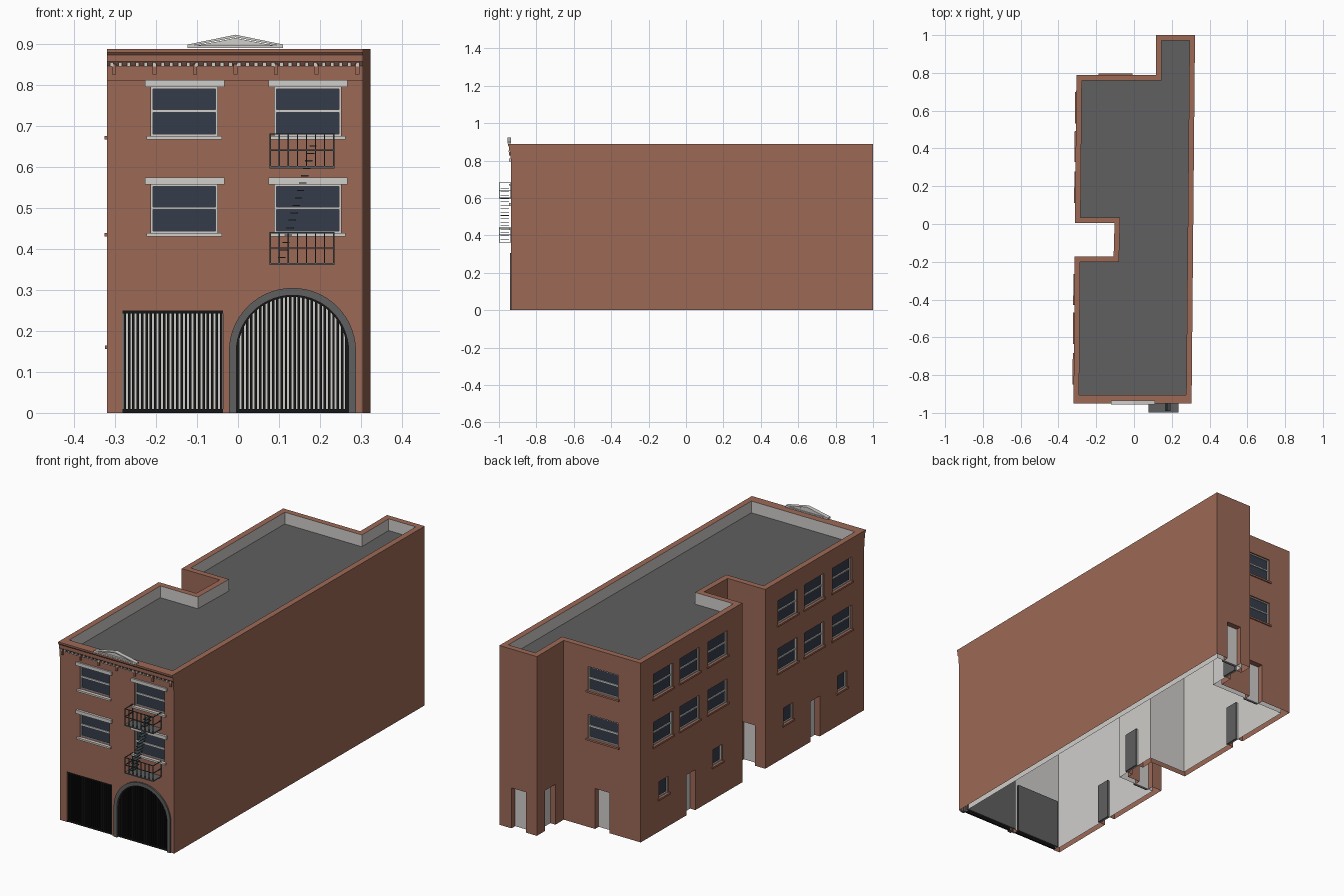
import bpy, bmesh, math
from mathutils import Vector

if "Cube" in bpy.data.objects:
    bpy.data.objects.remove(bpy.data.objects["Cube"])


def material(name, r, g, b):
    m = bpy.data.materials.new(name)
    m.use_nodes = True
    m.diffuse_color = (r, g, b, 1)
    m.node_tree.nodes["Principled BSDF"].inputs["Base Color"].default_value = (r, g, b, 1)
    return m


BRICK = material("red_brick", .335, .142, .094)
LIGHT = material("light_grey", .63, .62, .60)
DARK = material("dark_grey", .115, .115, .115)
GLASS = material("window_glass", .036, .046, .068)
IRON = material("iron", .045, .06, .065)
BLACK = material("black_metal", .008, .008, .008)

parts = {}


class Wall:
    """Local frame on a wall: u runs along it, d points outwards, z is up."""
    def __init__(self, start, along):
        self.o, self.t = Vector(start), Vector(along).normalized()
        self.n = Vector((self.t.y, -self.t.x))

    def at(self, u, d, z):
        return (*(self.o + self.t * u + self.n * d), z)


def prism(part, mat, wall, pts, d0, d1):
    bm = parts.setdefault(part, (bmesh.new(), mat))[0]
    a = [bm.verts.new(wall.at(u, d0, z)) for u, z in pts]
    b = [bm.verts.new(wall.at(u, d1, z)) for u, z in pts]
    bm.faces.new(a)
    bm.faces.new(b[::-1])
    for i in range(len(a)):
        j = (i + 1) % len(a)
        bm.faces.new((a[i], b[i], b[j], a[j]))


def box(part, mat, wall, u0, u1, d0, d1, z0, z1):
    prism(part, mat, wall, [(u0, z0), (u1, z0), (u1, z1), (u0, z1)], d0, d1)


def finish(name, bm, mats):
    bmesh.ops.recalc_face_normals(bm, faces=bm.faces)
    me = bpy.data.meshes.new(name)
    bm.to_mesh(me)
    bm.free()
    for m in mats:
        me.materials.append(m)
    ob = bpy.data.objects.new(name, me)
    bpy.context.collection.objects.link(ob)
    return ob


# Footprint and its inset
TOP, ROOF, THICK, FRONT_Y = .888, .83, .029, -.935
plan = [Vector(p) for p in (
    (-.32, FRONT_Y), (.305, FRONT_Y), (.323, 1), (.117, 1), (.117, .79), (-.305, .79),
    (-.312, .005), (-.103, .005), (-.108, -.172), (-.314, -.172))]
N = len(plan)
walls = [Wall(plan[i], plan[(i + 1) % N] - plan[i]) for i in range(N)]
inner = []
for i in range(N):
    a, b = walls[i - 1].n, walls[i].n
    inner.append(plan[i] - (a + b) * THICK / (1 + a.dot(b)))
front = Wall((0, FRONT_Y), (1, 0))

# Hollow brick shell with a pale lining
bm = bmesh.new()
rings = [[bm.verts.new((*p, z)) for p in ring]
         for ring, z in ((plan, 0), (plan, TOP), (inner, TOP), (inner, 0))]
for k in range(4):
    lo, hi = rings[k], rings[(k + 1) % 4]
    for i in range(N):
        j = (i + 1) % N
        bm.faces.new((lo[i], lo[j], hi[j], hi[i])).material_index = int(k == 2)
shell = finish("building_walls", bm, [BRICK, LIGHT])

# Roof deck: dark above, pale below
bm = bmesh.new()
low = bm.faces.new([bm.verts.new((*p, ROOF - .02)) for p in inner])
bmesh.ops.extrude_face_region(bm, geom=[low], use_keep_orig=True)
bm.verts.ensure_lookup_table()
for v in bm.verts[N:]:
    v.co.z = ROOF
for f in bm.faces:
    f.material_index = int(f.calc_center_median().z < ROOF - .001)
finish("roof_deck", bm, [DARK, LIGHT])


def window(wall, u, z0, z1, w, stone=False, rail=True):
    u0, u1, e = u - w / 2, u + w / 2, .005
    box("cutter", BRICK, wall, u0, u1, -.025, .03, z0, z1)
    box("window_glass", GLASS, wall, u0, u1, -.024, -.012, z0, z1)
    for a, b in ((u0, u0 + e), (u1 - e, u1)):
        box("window_frames", LIGHT, wall, a, b, -.013, -.006, z0, z1)
    for z in (z0, z1 - e):
        box("window_frames", LIGHT, wall, u0 + e, u1 - e, -.013, -.007, z, z + e)
    if rail:
        mid = (z0 + z1) / 2
        box("window_frames", LIGHT, wall, u0 + e, u1 - e, -.013, -.007, mid - .002, mid + .005)
    if stone:
        box("stone_lintels", LIGHT, wall, u0 - .014, u1 + .016, 0, .012, z1, z1 + .017)
        box("stone_sills", LIGHT, wall, u0 - .011, u1 + .011, 0, .012, z0 - .009, z0)
    else:
        box("brick_sills", BRICK, wall, u0 - .008, u1 + .008, 0, .006, z0 - .009, z0)


def door(wall, u, w=.07, h=.2):
    box("cutter", BRICK, wall, u - w / 2, u + w / 2, -.06, .03, -.02, h)
    box("doors", LIGHT, wall, u - w / 2, u + w / 2, -.034, -.028, 0, h)
    box("door_backs", DARK, wall, u - w / 2, u + w / 2, -.042, -.034, 0, h)


# Windows and doors
STOREYS = ((.439, .557), (.676, .795))
for z0, z1 in STOREYS:
    for x in (-.131, .170):
        window(front, x, z0, z1, .163, stone=True)
    window(walls[4], .215, z0, z1, .165)
    for i in (5, 9):
        for u in (.175, .38, .595):
            window(walls[i], u, z0, z1, .15)
for i in (5, 9):
    for u in (.178, .595):
        window(walls[i], u, .165, .247, .075, rail=False)
    door(walls[i], .387)
for i, u in ((2, .107), (3, .105), (4, .212), (7, .105), (8, .11)):
    door(walls[i], u, .08)

# Square gate and arched gate
GL, GR, GH = -.282, -.036, .25
CX, SPRING, R_IN, R_OUT = .133, .15, .137, .155


def arch(r, base=0):
    steps = [math.pi * k / 28 for k in range(29)]
    return ([(CX + r, base)] + [(CX + r * math.cos(a), SPRING + r * math.sin(a)) for a in steps]
            + [(CX - r, base)])


box("cutter", BRICK, front, GL, GR, -.06, .03, -.02, GH)
prism("cutter", BRICK, front, arch(R_IN, -.02), -.06, .03)
prism("arch_surround", DARK, front, arch(R_OUT) + arch(R_IN)[::-1], -.012, .007)
prism("gate_rails", BLACK, front, arch(R_IN) + arch(R_IN - .004)[::-1], -.012, -.003)
for u0, u1, h in ((GL, GR, GH), (CX - .15, CX + .15, .36)):
    box("gate_panels", LIGHT, front, u0, u1, -.033, -.030, 0, h)
    box("gate_panel_backs", DARK, front, u0, u1, -.037, -.033, 0, h)
box("gate_rails", BLACK, front, GL, GR, -.012, -.003, GH - .008, GH)
for u0, u1 in ((GL, GR), (CX - R_IN, CX + R_IN)):
    box("gate_rails", BLACK, front, u0, u1, -.012, -.003, 0, .009)
    count = round((u1 - u0) / .0105)
    for k in range(count):
        u = u0 + (k + .5) * (u1 - u0) / count
        top = GH if u0 == GL else SPRING + math.sqrt(R_IN ** 2 - (u - CX) ** 2)
        box("gate_bars", BLACK, front, u - .003, u + .003, -.012, -.004, 0, top - .002)

# Cornice with brackets and dentils
side = Wall((-.32, FRONT_Y), (0, -1))
prism("cornice", BRICK, side, [(0, .81), (.004, .81), (.004, .847), (.011, .857), (.011, .874),
                               (.016, .88), (.016, TOP), (0, TOP)], 0, -.625)
for k in range(7):
    u = -.303 + .099 * k
    box("cornice_brackets", BRICK, front, u - .005, u + .005, .003, .012, .826, .852)
for k in range(30):
    u = -.308 + .0207 * k
    box("dentils", LIGHT, front, u - .0045, u + .0045, .003, .013, .845, .855)

# Pediment above the parapet
PL, PR, PM = -.123, .11, -.006
box("pediment", LIGHT, front, PL, PR, 0, .02, .891, .897)
prism("pediment", LIGHT, front, [(PL + .02, .896), (PR - .02, .896), (PM, .915)], .004, .01)
for end in (PL, PR):
    prism("pediment", LIGHT, front, [(end, .894), (PM, .917), (PM, .923), (end, .899)], 0, .02)

# Fire escape: two balconies and a stair of open treads
BL, BR, OUT, T = .077, .235, .064, .003
for base, top in ((.361, .441), (.597, .682)):
    box("balcony_floors", DARK, front, BL, BR, 0, OUT, base, base + .005)
    for z in ((base + top) / 2, top - T):
        box("balcony_rails", IRON, front, BL, BR, OUT - T, OUT, z, z + T)
        for u in (BL, BR - T):
            box("balcony_rails", IRON, front, u, u + T, 0, OUT, z, z + T)
    for k in range(8):
        u = BL + k * (BR - BL - T) / 7
        box("balcony_posts", IRON, front, u, u + T, OUT - T, OUT, base, top)
    for u in (BL, BR - T):
        box("balcony_posts", IRON, front, u, u + T, .001, .001 + T, base, top)
for k in range(16):
    f = k / 15
    u, z = .107 + .076 * f, .378 + .272 * f
    box("stair_treads", IRON, front, u - .009, u + .009, .012, .056, z, z + .003)

# Build the collected parts and cut the openings
cutter = finish("opening_cutter", parts.pop("cutter")[0], [BRICK])
cutter.hide_render = True
for name, (bm, mat) in parts.items():
    finish(name, bm, [mat])
mod = shell.modifiers.new("openings", 'BOOLEAN')
mod.operation, mod.solver, mod.object = 'DIFFERENCE', 'EXACT', cutter
bpy.context.view_layer.objects.active = shell
bpy.ops.object.modifier_apply(modifier=mod.name)
bpy.data.objects.remove(cutter)

# Leave the cavity between brick and lining open at the ground
bm = bmesh.new()
bm.from_mesh(shell.data)
under = [f for f in bm.faces if all(v.co.z < .0001 for v in f.verts)]
bmesh.ops.delete(bm, geom=under, context='FACES')
bm.to_mesh(shell.data)
bm.free()
